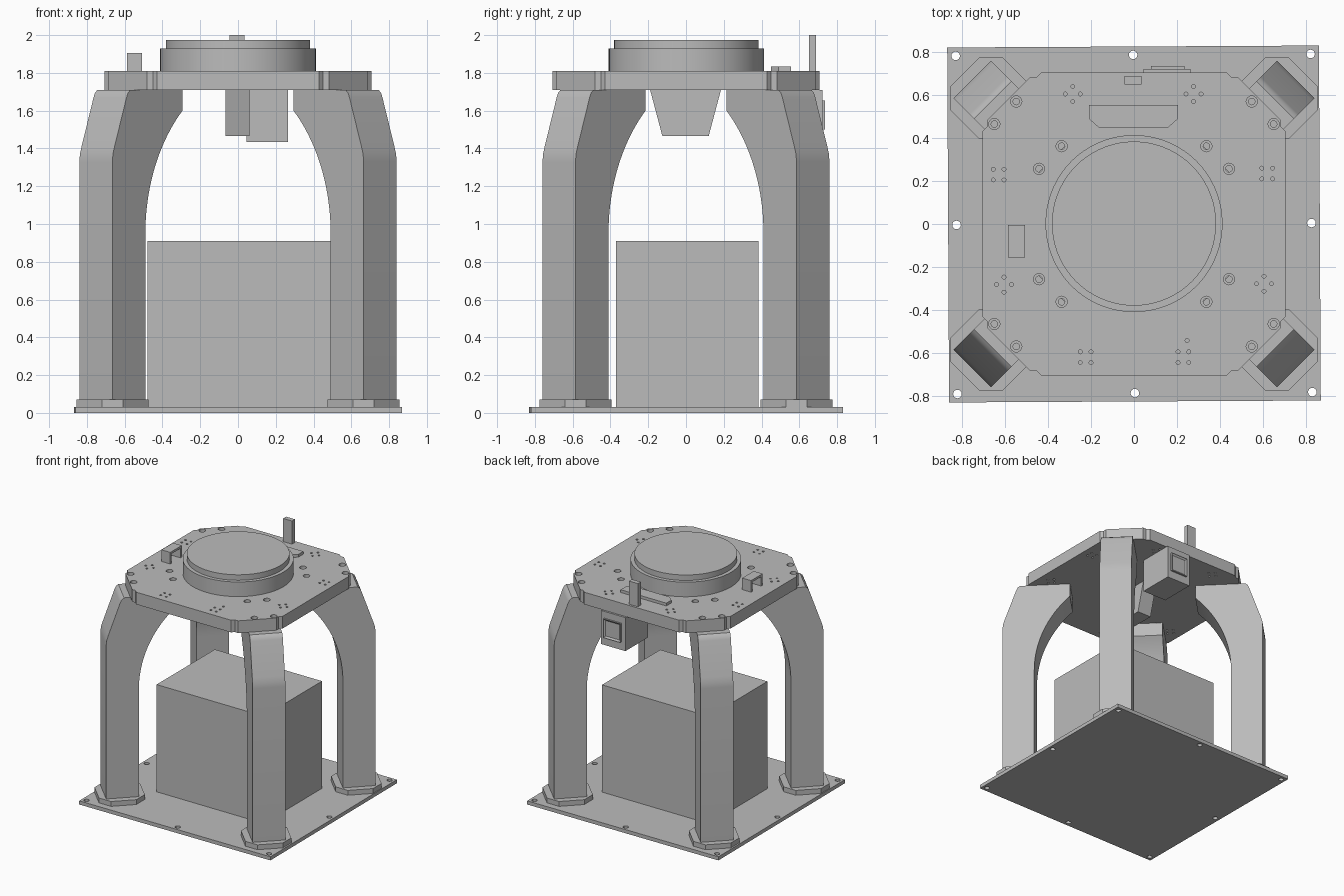
import bpy, bmesh, math
from mathutils import Matrix, Vector

cube = bpy.data.objects.get("Cube")
if cube:
    bpy.data.objects.remove(cube, do_unlink=True)

grey = bpy.data.materials.new("plain grey")
grey.use_nodes = True
GREY = (0.5, 0.5, 0.5, 1)
grey.diffuse_color = GREY
grey.node_tree.nodes["Principled BSDF"].inputs["Base Color"].default_value = GREY


def finish(name, bm, smooth=True):
    bmesh.ops.recalc_face_normals(bm, faces=bm.faces)
    mesh = bpy.data.meshes.new(name)
    bm.to_mesh(mesh)
    bm.free()
    mesh.materials.append(grey)
    ob = bpy.data.objects.new(name, mesh)
    bpy.context.collection.objects.link(ob)
    if smooth:
        bpy.ops.object.select_all(action='DESELECT')
        ob.select_set(True)
        bpy.context.view_layer.objects.active = ob
        bpy.ops.object.shade_smooth_by_angle(angle=math.radians(30))
    return ob


def add_prism(bm, points, vector):
    """Extrude a closed 3D outline along a vector."""
    face = bm.faces.new([bm.verts.new(p) for p in points])
    res = bmesh.ops.extrude_face_region(bm, geom=[face], use_keep_orig=True)
    verts = [v for v in res["geom"] if isinstance(v, bmesh.types.BMVert)]
    bmesh.ops.translate(bm, verts=verts, vec=vector)


def add_box(bm, x, y, z):
    add_prism(bm, [(x[0], y[0], z[0]), (x[1], y[0], z[0]),
                   (x[1], y[1], z[0]), (x[0], y[1], z[0])], (0, 0, z[1] - z[0]))


def add_cyl(bm, x, y, r, z0, z1, seg=16):
    bmesh.ops.create_cone(bm, cap_ends=True, segments=seg, radius1=r, radius2=r, depth=z1 - z0,
                          matrix=Matrix.Translation((x, y, (z0 + z1) / 2)))


def box(name, x, y, z):
    bm = bmesh.new()
    add_box(bm, x, y, z)
    return finish(name, bm, False)


def cut(ob, bm, name):
    """Subtract a hidden cutter built from bm."""
    cutter = finish(name, bm, False)
    cutter.hide_render = True
    cutter.hide_set(True)
    cutter.display_type = 'WIRE'
    mod = ob.modifiers.new("holes", 'BOOLEAN')
    mod.operation, mod.solver, mod.object = 'DIFFERENCE', 'EXACT', cutter
    bpy.context.view_layer.objects.active = ob
    bpy.ops.object.modifier_apply(modifier=mod.name)
    bpy.data.objects.remove(cutter, do_unlink=True)


CORNERS = [(sx, sy) for sx in (-1, 1) for sy in (-1, 1)]

# Base plate with edge holes, set very slightly askew
base = box("base_plate", (-0.865, 0.865), (-0.826, 0.826), (0, 0.03))
holes = bmesh.new()
for i in (-1, 0, 1):
    for j in (-1, 0, 1):
        if i or j:
            add_cyl(holes, i * 0.826, j * 0.787, 0.02, -0.1, 0.1)
cut(base, holes, "base_holes")
base.rotation_euler.z = math.radians(0.3)

# Equipment box
box("equipment_box", (-0.48, 0.493), (-0.37, 0.385), (0.03, 0.91))

# Feet and curved legs at the corners
HALF, RADIUS, ARC_Z, TOP = 0.1235, 0.9, 0.95, 1.71
sweep = math.asin((1.6 - ARC_Z) / RADIUS)
profile = [(HALF, 0.03), (HALF, 1.33), (HALF - 0.004, 1.37), (HALF - 0.016, 1.41),
           (HALF - 0.106, 1.67), (HALF - 0.117, 1.695), (HALF - 0.135, TOP)]
profile.append((-HALF - RADIUS * (1 - math.cos(sweep)), TOP))
for k in range(20, -1, -1):
    a = sweep * k / 20
    profile.append((-HALF - RADIUS * (1 - math.cos(a)), ARC_Z + RADIUS * math.sin(a)))
profile.append((-HALF, 0.03))

foot = []
for k in range(4):
    for p in ((0.19, -0.055), (0.19, 0.055)):
        foot.append(Matrix.Rotation(k * math.pi / 2, 3, 'Z') @ Vector((*p, 0.03)))

for sx, sy in CORNERS:
    side = ("back_" if sy > 0 else "front_") + ("left" if sx > 0 else "right")
    bm = bmesh.new()
    add_prism(bm, [(r, -HALF, z) for r, z in profile], (0, 2 * HALF, 0))
    leg = finish(side + "_leg", bm)
    leg.rotation_euler.z = math.atan2(sy, sx)
    bm = bmesh.new()
    add_prism(bm, foot, (0, 0, 0.04))
    pad = finish(side + "_foot", bm, False)
    for ob in (leg, pad):
        ob.location = (sx * 0.665, sy * 0.585, 0)

# Top plate: chamfered square with softened corners
bm = bmesh.new()
E, C = 0.706, 0.46
add_prism(bm, [(E, -C, TOP), (E, C, TOP), (C, E, TOP), (-C, E, TOP),
               (-E, C, TOP), (-E, -C, TOP), (-C, -E, TOP), (C, -E, TOP)], (0, 0, 0.1))
uprights = [e for e in bm.edges if abs(e.verts[0].co.z - e.verts[1].co.z) > 0.05]
bmesh.ops.bevel(bm, geom=uprights, offset=0.03, segments=4, affect='EDGES')
plate = finish("top_plate", bm)

# Counterbored bolt holes, then small screw hole groups
wide, narrow = bmesh.new(), bmesh.new()
for sx, sy in CORNERS:
    for x, y in ((0.548, 0.57), (0.65, 0.465), (0.337, 0.362), (0.442, 0.257)):
        add_cyl(wide, sx * x, sy * y, 0.026, 1.78, 1.9)
        add_cyl(narrow, sx * x, sy * y, 0.015, 1.6, 1.9)
diamond = [(0.035, 0), (-0.035, 0), (0, 0.035), (0, -0.035)]
square = [(i * 0.025, j * 0.025) for i, j in CORNERS]
groups = [(-0.285, 0.605, diamond), (0.277, 0.605, diamond), (-0.605, -0.282, diamond),
          (0.605, -0.278, diamond), (-0.63, 0.23, square), (0.62, 0.235, square),
          (-0.225, -0.62, square), (0.23, -0.62, square), (0.247, -0.542, [(0, 0)])]
for gx, gy, pattern in groups:
    for dx, dy in pattern:
        add_cyl(narrow, gx + dx, gy + dy, 0.009, 1.6, 1.9, 10)
cut(plate, wide, "counterbores")
cut(plate, narrow, "screw_holes")

# Drum with a slightly smaller lid
for name, r, z0, z1 in (("drum", 0.412, 1.81, 1.93), ("drum_lid", 0.382, 1.93, 1.975)):
    bm = bmesh.new()
    add_cyl(bm, 0, 0.002, r, z0, z1, 72)
    finish(name, bm)

# Upright tab and flat trapezoid cover at the back of the plate
box("upright_tab", (-0.045, 0.035), (0.65, 0.688), (1.81, 2.0))
bm = bmesh.new()
add_prism(bm, [(-0.21, 0.555, 1.81), (-0.21, 0.49, 1.81), (-0.165, 0.45, 1.81),
               (0.16, 0.45, 1.81), (0.205, 0.49, 1.81), (0.205, 0.555, 1.81)], (0, 0, 0.023))
finish("flat_cover", bm, False)

# Bridge clip on the right side
bm = bmesh.new()
y0, y1, z0, z1, t = -0.155, -0.005, 1.81, 1.905, 0.018
add_prism(bm, [(-0.587, y, z) for y, z in
               ((y0, z0), (y0 + t, z0), (y0 + t, z1 - t), (y1 - t, z1 - t),
                (y1 - t, z0), (y1, z0), (y1, z1), (y0, z1))], (0.08, 0, 0))
finish("bridge_clip", bm, False)

# Tapered block hanging under the plate
bm = bmesh.new()
add_prism(bm, [(-0.066, y, z) for y, z in
               ((-0.19, TOP), (-0.125, 1.465), (0.12, 1.465), (0.185, TOP))], (0.126, 0, 0))
finish("hanging_block", bm, False)

# Sensor housing under the back edge, with a raised and recessed window
box("sensor_housing", (0.045, 0.264), (0.43, 0.722), (1.435, TOP))
bm = bmesh.new()
add_box(bm, (0.08, 0.235), (0.722, 0.736), (1.5, 1.655))
bm.normal_update()
bmesh.ops.recalc_face_normals(bm, faces=bm.faces)
back = [f for f in bm.faces if f.normal.y > 0.9]
bmesh.ops.inset_region(bm, faces=back, thickness=0.02, depth=0)
bmesh.ops.translate(bm, verts=back[0].verts[:], vec=(0, -0.01, 0))
finish("sensor_window", bm, False)
